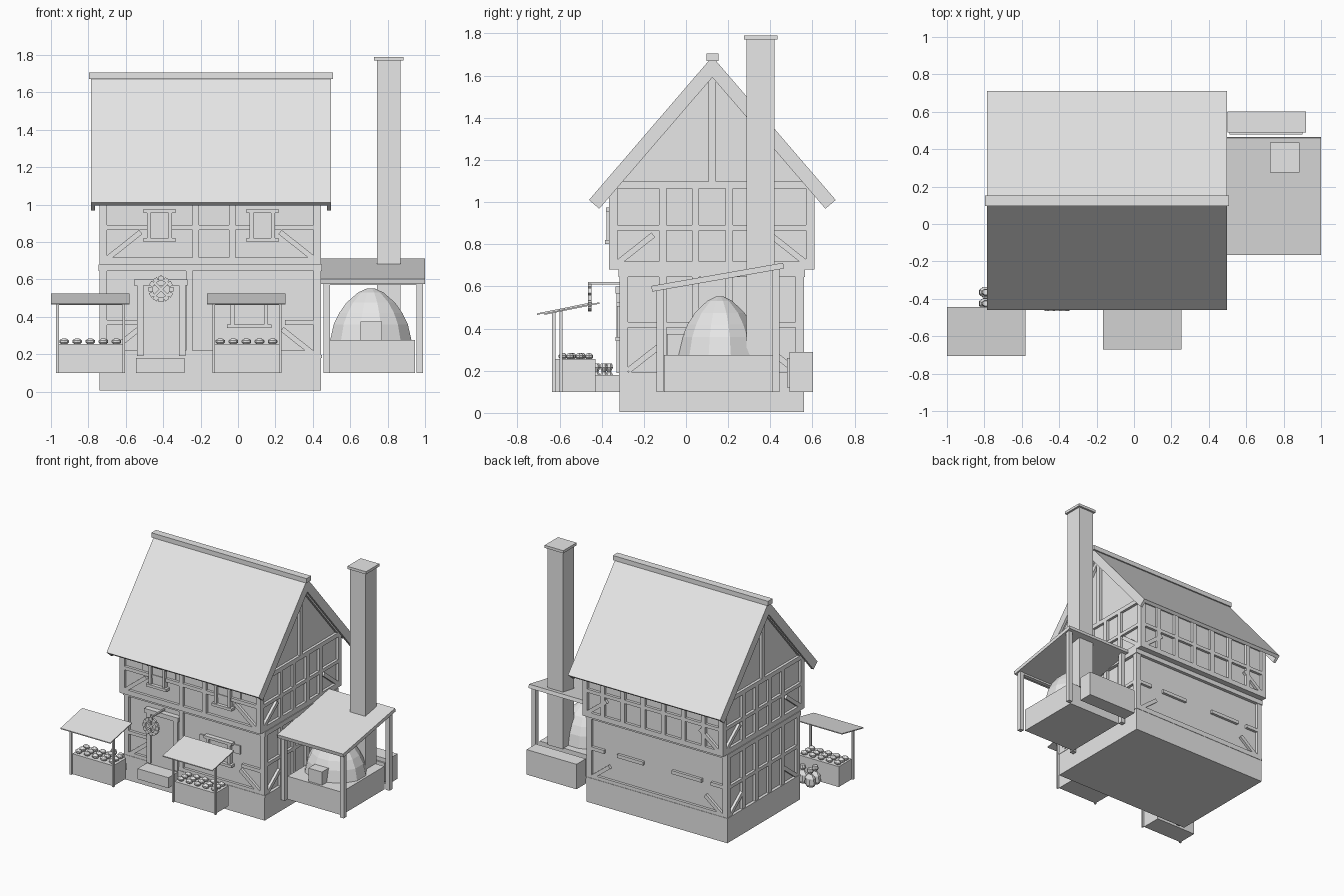
import bpy, bmesh, math
from mathutils import Vector, Matrix

if bpy.data.objects.get("Cube"):
    bpy.data.objects.remove(bpy.data.objects["Cube"])

GREY = (0.8, 0.8, 0.8, 1)
mat = bpy.data.materials.new("light grey")
mat.use_nodes = True
mat.diffuse_color = GREY
mat.node_tree.nodes["Principled BSDF"].inputs["Base Color"].default_value = GREY


def finish(name, bm):
    bmesh.ops.recalc_face_normals(bm, faces=bm.faces)
    me = bpy.data.meshes.new(name)
    bm.to_mesh(me)
    bm.free()
    me.materials.append(mat)
    ob = bpy.data.objects.new(name, me)
    bpy.context.collection.objects.link(ob)
    return ob


def add_box(bm, x0, x1, y0, y1, z0, z1):
    m = Matrix.Translation(((x0 + x1) / 2, (y0 + y1) / 2, (z0 + z1) / 2))
    bmesh.ops.create_cube(bm, size=1, matrix=m @ Matrix.Diagonal((x1 - x0, y1 - y0, z1 - z0, 1)))


def boxes(name, *dims):
    bm = bmesh.new()
    for d in dims:
        add_box(bm, *d)
    return finish(name, bm)


def prism(name, pts, x0, x1):
    """Extrude a (y, z) outline along x."""
    bm = bmesh.new()
    face = bm.faces.new([bm.verts.new((x0, y, z)) for y, z in pts])
    new = bmesh.ops.extrude_face_region(bm, geom=[face])["geom"]
    bmesh.ops.translate(bm, vec=(x1 - x0, 0, 0), verts=[v for v in new if isinstance(v, bmesh.types.BMVert)])
    return finish(name, bm)


def add_lathe(bm, profile, n, centre, sy=1):
    rings = []
    for r, z in profile:
        angles = [2 * math.pi * (i + 0.5) / n for i in range(n)]
        rings.append([bm.verts.new((centre[0] + r * math.cos(a), centre[1] + r * sy * math.sin(a), z)) for a in angles])
    for a, b in zip(rings, rings[1:]):
        for i in range(n):
            j = (i + 1) % n
            bm.faces.new((a[i], a[j], b[j], b[i]))
    bm.faces.new(rings[0])
    bm.faces.new(rings[-1])


def bar(bm, wall, p, q, w=0.035, d=0.04):
    """Timber from p to q, given as (along, z) on a wall = (axis, position, outward sign)."""
    axis, pos, sign = wall
    place = (lambda u, z: Vector((u, pos - sign * d / 2, z))) if axis == "y" else (lambda u, z: Vector((pos - sign * d / 2, u, z)))
    a, b = place(*p), place(*q)
    along = (b - a).normalized()
    normal = Vector((0, 1, 0)) if axis == "y" else Vector((1, 0, 0))
    rot = Matrix((along, normal, along.cross(normal))).transposed().to_4x4()
    bmesh.ops.create_cube(bm, size=1, matrix=Matrix.Translation((a + b) / 2) @ rot @ Matrix.Diagonal(((b - a).length, d, w, 1)))


def frame(name, wall, u0, u1, z0, z1, posts, rails, brace):
    """Corner posts, inner posts, mid rails and corner braces of one storey."""
    bm = bmesh.new()
    h = 0.0175
    for u in [u0 + h, u1 - h] + posts:
        bar(bm, wall, (u, z0), (u, z1))
    for a, b, z in rails:
        bar(bm, wall, (a, z), (b, z), w=0.026, d=0.035)
    for u, s in ((u0 + 0.04, 1), (u1 - 0.04, -1)):
        bar(bm, wall, (u, z0 + 0.01), (u + s * brace, z0 + brace * 0.85), w=0.028, d=0.03)
    return finish(name, bm)


X0, X1 = -0.74, 0.445
GY0, GY1, UY0, UY1 = -0.315, 0.56, -0.365, 0.61
RIDGE = 0.125
IN = 0.02

# Foundation, plaster walls and gable
boxes("foundation", (X0, X1, GY0, GY1, 0.005, 0.18))
boxes("ground_floor_walls", (X0 + IN, X1 - IN, GY0 + IN, GY1 - IN, 0.18, 0.69))
boxes("upper_floor_walls", (X0 + IN, X1 - IN, UY0 + IN, UY1 - IN, 0.69, 1.09))
prism("gable_walls", [(UY0 + IN, 1.09), (RIDGE, 1.64), (UY1 - IN, 1.09)], X0 + IN, X1 - IN)

# Horizontal timbers around each storey
boxes("sill_beams", (X0 - .003, X1 + .003, GY0 - .003, GY1 + .003, 0.18, 0.195),
      (X0, X1, GY0, GY0 + .04, 0.18, 0.22), (X0, X1, GY1 - .04, GY1, 0.18, 0.22))
boxes("ground_top_beam", (X0 - .005, X1 + .005, GY0 - .005, GY1 + .005, 0.645, 0.68))
boxes("jetty_beam", (X0, X1, UY0, UY1, 0.68, 0.718))
boxes("gable_beam", (X0, X1, UY0, UY1, 1.064, 1.097))

# Timber framing
front, back = ("y", GY0, -1), ("y", GY1, 1)
frame("front_ground_frame", front, X0, X1, 0.19, 0.65, [-0.26],
      [(X0, -0.54, 0.37), (0.25, X1, 0.37)], 0.17)
frame("back_ground_frame", back, X0, X1, 0.19, 0.65, [],
      [(X0, -0.6, 0.42), (-0.52, -0.27, 0.42), (-0.03, 0.19, 0.42), (0.3, X1, 0.42)], 0.15)
frame("front_upper_frame", ("y", UY0, -1), X0, X1, 0.7, 1.08, [-0.225, -0.03],
      [(X0, X1, 0.878)], 0.18)
frame("back_upper_frame", ("y", UY1, 1), X0, X1, 0.7, 1.08,
      [X0 + (X1 - X0) * i / 7 for i in range(1, 7)], [(X0, X1, 0.878)], 0.16)
side_posts = [-0.11, 0.045, 0.205, 0.36]
for side, x, s in (("right", X0, -1), ("left", X1, 1)):
    wall = ("x", x, s)
    frame(side + "_ground_frame", wall, GY0, GY1, 0.19, 0.65, side_posts, [(GY0, GY1, 0.418)], 0.15)
    frame(side + "_upper_frame", wall, UY0, UY1, 0.7, 1.08, side_posts, [(UY0, UY1, 0.878)], 0.17)
    bm = bmesh.new()
    bar(bm, wall, (RIDGE, 1.09), (RIDGE, 1.62))
    for e in (-1, 1):
        bar(bm, wall, (RIDGE + e * 0.47, 1.08), (RIDGE, 1.625), w=0.03)
    finish(side + "_gable_frame", bm)


# Roof slabs, bargeboards and ridge cap
def chevron(t):
    half, eave, top = 0.585, 1.01, 1.69
    run = half - 0.76 * t
    return [(RIDGE - half, eave), (RIDGE, top), (RIDGE + half, eave), (RIDGE + run, eave - 0.65 * t),
            (RIDGE, top - t / 0.65), (RIDGE - run, eave - 0.65 * t)]


prism("main_roof", chevron(0.025), -0.782, 0.495)
prism("right_bargeboard", chevron(0.064), -0.785, -0.765)
prism("left_bargeboard", chevron(0.064), 0.477, 0.497)
boxes("ridge_cap", (-0.797, 0.508, RIDGE - 0.028, RIDGE + 0.028, 1.67, 1.705))

# Door with step
boxes("door", (-0.505, -0.31, GY0 - .005, GY0 + .03, 0.19, 0.57))
boxes("door_frame", (-0.54, -0.505, GY0 - .015, GY0 + .03, 0.19, 0.57),
      (-0.315, -0.28, GY0 - .015, GY0 + .03, 0.19, 0.57),
      (-0.555, -0.27, GY0 - .02, GY0 + .03, 0.567, 0.6))
boxes("door_step", (-0.545, -0.285, -0.43, GY0, 0.10, 0.18))


# Windows with frame, header, sill and panel behind
def window(name, cx, y, w, z0, z1, panel):
    a, b = cx - w / 2, cx + w / 2
    boxes(name, (a, b, y + .005, y + .03, z0, z1),
          (a, a + .02, y - .012, y + .03, z0, z1), (b - .02, b, y - .012, y + .03, z0, z1),
          (a - .018, b + .018, y - .015, y + .03, z1 - .02, z1),
          (a - .018, b + .018, y - .02, y + .03, z0, z0 + .02))
    boxes(name + "_panel", (cx - panel, cx + panel, y + .012, y + .022, z1 - .08, z1 - .015))


window("upper_right_window", -0.42, UY0, 0.135, 0.8, 0.975, 0.14)
window("upper_left_window", 0.13, UY0, 0.135, 0.8, 0.975, 0.14)
window("ground_window", 0.06, GY0, 0.2, 0.34, 0.525, 0.17)

# Hanging ring sign: ring of knobs, two crossing bars, bracket
bm = bmesh.new()
C = Vector((-0.412, -0.457, 0.547))
for i in range(12):
    a = 2 * math.pi * i / 12
    m = Matrix.Translation(C + 0.055 * Vector((math.cos(a), 0, math.sin(a)))) @ Matrix.Rotation(-a, 4, "Y")
    bmesh.ops.create_cube(bm, size=1, matrix=m @ Matrix.Diagonal((0.024, 0.016, 0.026, 1)))
for a in (math.pi / 4, -math.pi / 4):
    m = Matrix.Translation(C) @ Matrix.Rotation(a, 4, "Y")
    bmesh.ops.create_cube(bm, size=1, matrix=m @ Matrix.Diagonal((0.11, 0.01, 0.014, 1)))
finish("ring_sign", bm)
boxes("sign_bracket", (-0.418, -0.406, -0.465, GY0 + .02, 0.61, 0.62))

# Oven lean-to: platform, posts, beams and sloped roof
boxes("oven_platform", (0.49, 0.945, -0.105, 0.41, 0.10, 0.275))
boxes("lean_to_posts", *[(x, x + .033, y, y + .033, 0.10, top)
                         for x in (0.458, 0.955) for y, top in ((-0.14, 0.59), (0.41, 0.685))])
boxes("lean_to_beam", (0.458, 0.988, -0.14, -0.11, 0.57, 0.59))
prism("lean_to_roof", [(-0.16, 0.575), (0.466, 0.685), (0.46, 0.712), (-0.165, 0.602)], X1, 1.0)

# Domed oven with mouth, chimney, and wood box behind
bm = bmesh.new()
add_lathe(bm, [(.225, .275), (.205, .36), (.175, .42), (.135, .475), (.07, .53), (.02, .552)], 12, (0.71, 0.16), 0.9)
finish("oven_dome", bm)
boxes("oven_mouth", (0.655, 0.77, -0.09, 0.03, 0.275, 0.375))
boxes("chimney", (0.742, 0.87, 0.287, 0.42, 0.27, 1.77))
boxes("chimney_cap", (0.728, 0.885, 0.275, 0.435, 1.77, 1.79))
boxes("wood_box", (0.50, 0.92, 0.49, 0.602, 0.10, 0.29))
boxes("wood_box_board", (0.51, 0.9, 0.478, 0.49, 0.12, 0.26))


# Market stalls with awnings and loaves
def stall(name, dx, dy):
    def shift(x0, x1, y0, y1, z0, z1):
        return x0 + dx, x1 + dx, y0 + dy, y1 + dy, z0, z1
    boxes(name + "_counter", shift(-0.96, -0.615, -0.62, -0.465, 0.10, 0.255))
    boxes(name + "_posts", shift(-0.972, -0.958, -0.635, -0.62, 0.10, 0.485),
          shift(-0.617, -0.603, -0.635, -0.62, 0.10, 0.485),
          shift(-0.972, -0.603, -0.635, -0.62, 0.462, 0.476))
    prism(name + "_awning", [(-0.707 + dy, .465), (-0.445 + dy, .518), (-0.445 + dy, .525), (-0.707 + dy, .472)],
          -1.0 + dx, -0.58 + dx)
    bm = bmesh.new()
    for row in range(3):
        for i in range(5):
            m = Matrix.Translation((-0.93 + i * 0.07 + dx, -0.585 + row * 0.045 + dy, 0.268))
            bmesh.ops.create_uvsphere(bm, u_segments=8, v_segments=5, radius=1, matrix=m @ Matrix.Diagonal((.027, .02, .017, 1)))
    finish(name + "_loaves", bm)


stall("right_stall", 0, 0)
stall("left_stall", 0.835, 0.035)

# Tied sacks behind the right stall
bm = bmesh.new()
for c in ((-0.79, -0.365), (-0.79, -0.425), (-0.71, -0.39)):
    add_lathe(bm, [(.03, .10), (.042, .12), (.04, .165), (.014, .195), (.026, .215), (.02, .235)], 8, c, 0.75)
finish("sacks", bm)
